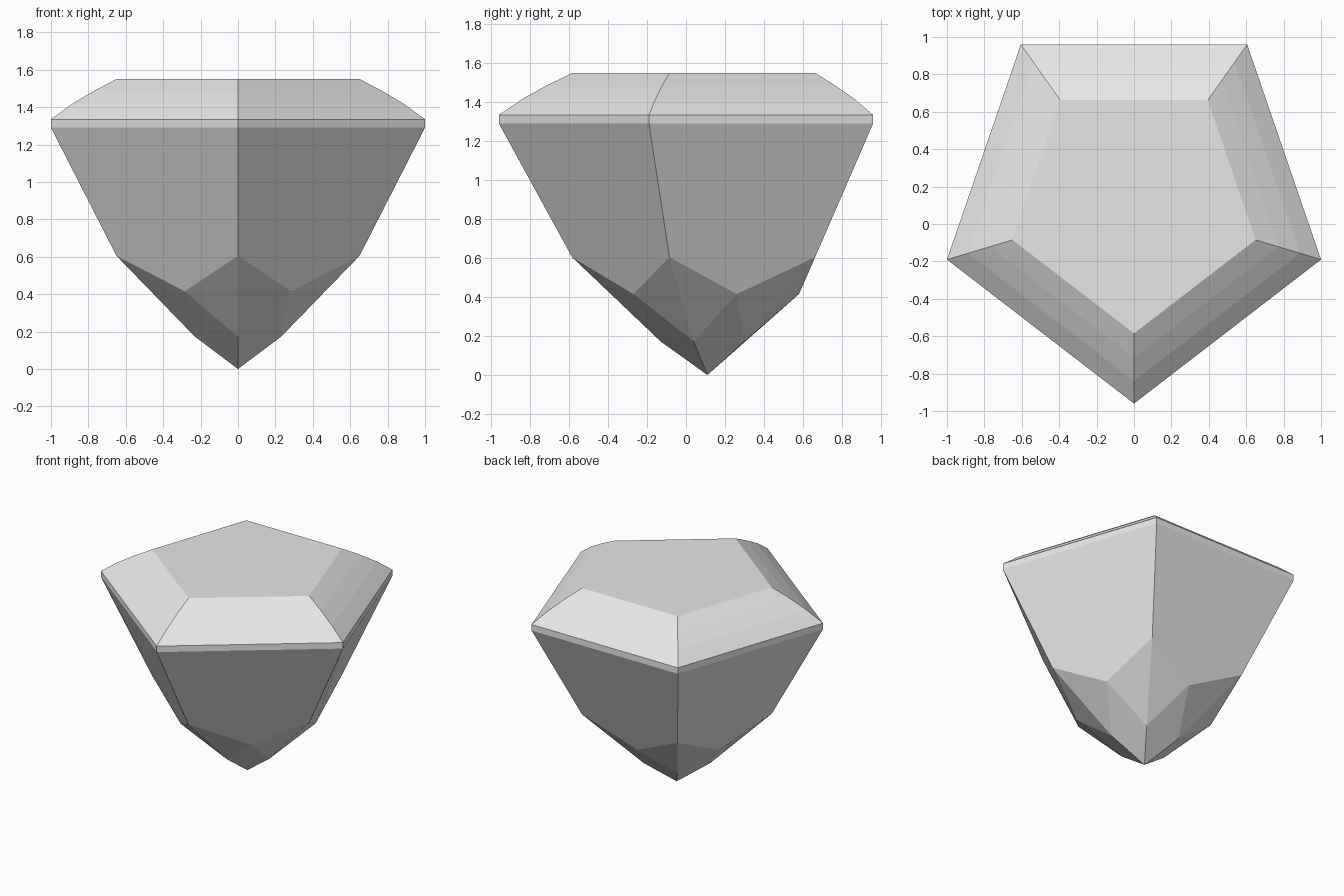
import bpy
import bmesh
from mathutils import Vector

cube = bpy.data.objects.get("Cube")
if cube:
    bpy.data.objects.remove(cube, do_unlink=True)

# One plain grey for the whole stone
grey = bpy.data.materials.new("stone_grey")
grey.use_nodes = True
colour = (0.8, 0.8, 0.8, 1)
grey.diffuse_color = colour
grey.node_tree.nodes["Principled BSDF"].inputs["Base Color"].default_value = colour


def five(front, side, back):
    """Mirror a front point, a side point and a back point into a ring."""
    (sx, sy), (bx, by) = side, back
    return [(0, front), (sx, sy), (bx, by), (-bx, by), (-sx, sy)]


outer = five(-0.96, (1.0, -0.19), (0.605, 0.96))
table = five(-0.585, (0.65, -0.085), (0.395, 0.663))
tips = five(-0.13, (0.23, 0.04), (0.14, 0.30))
middles = [(0.285, -0.27), (0.46, 0.26), (0, 0.58), (-0.46, 0.26), (-0.285, -0.27)]

bm = bmesh.new()


def ring(points, z):
    return [bm.verts.new((x, y, z)) for x, y in points]


def blend(t):
    return [Vector(a).lerp(Vector(b), t) for a, b in zip(outer, table)]


# Girdle band and gently curved crown, from the bottom up
GIRDLE, SHOULDER, TOP = 1.29, 1.335, 1.55
girdle = ring(outer, GIRDLE)
rings = [girdle] + [ring(blend(t), SHOULDER + (TOP - SHOULDER) * h)
                    for t, h in ((0, 0), (0.32, 0.38), (0.65, 0.70), (1, 1))]
for low, high in zip(rings, rings[1:]):
    for i in range(5):
        j = (i + 1) % 5
        bm.faces.new((low[i], low[j], high[j], high[i]))
bm.faces.new(rings[-1])

# Pavilion: main facets, corner kites and the facets meeting at the point
corners = ring(table, 0.605)
mids = ring(middles, 0.415)
lowers = ring(tips, 0.172)
point = bm.verts.new((0, 0.11, 0))
for i in range(5):
    j = (i + 1) % 5
    bm.faces.new((girdle[j], girdle[i], corners[i], mids[i], corners[j]))
    bm.faces.new((corners[i], lowers[i], mids[i]))
    bm.faces.new((corners[i], mids[i - 1], lowers[i]))
    bm.faces.new((mids[i], lowers[i], point, lowers[j]))

bmesh.ops.recalc_face_normals(bm, faces=bm.faces[:])
mesh = bpy.data.meshes.new("cut_gem")
bm.to_mesh(mesh)
bm.free()
mesh.materials.append(grey)
gem = bpy.data.objects.new("cut_gem", mesh)
bpy.context.collection.objects.link(gem)
